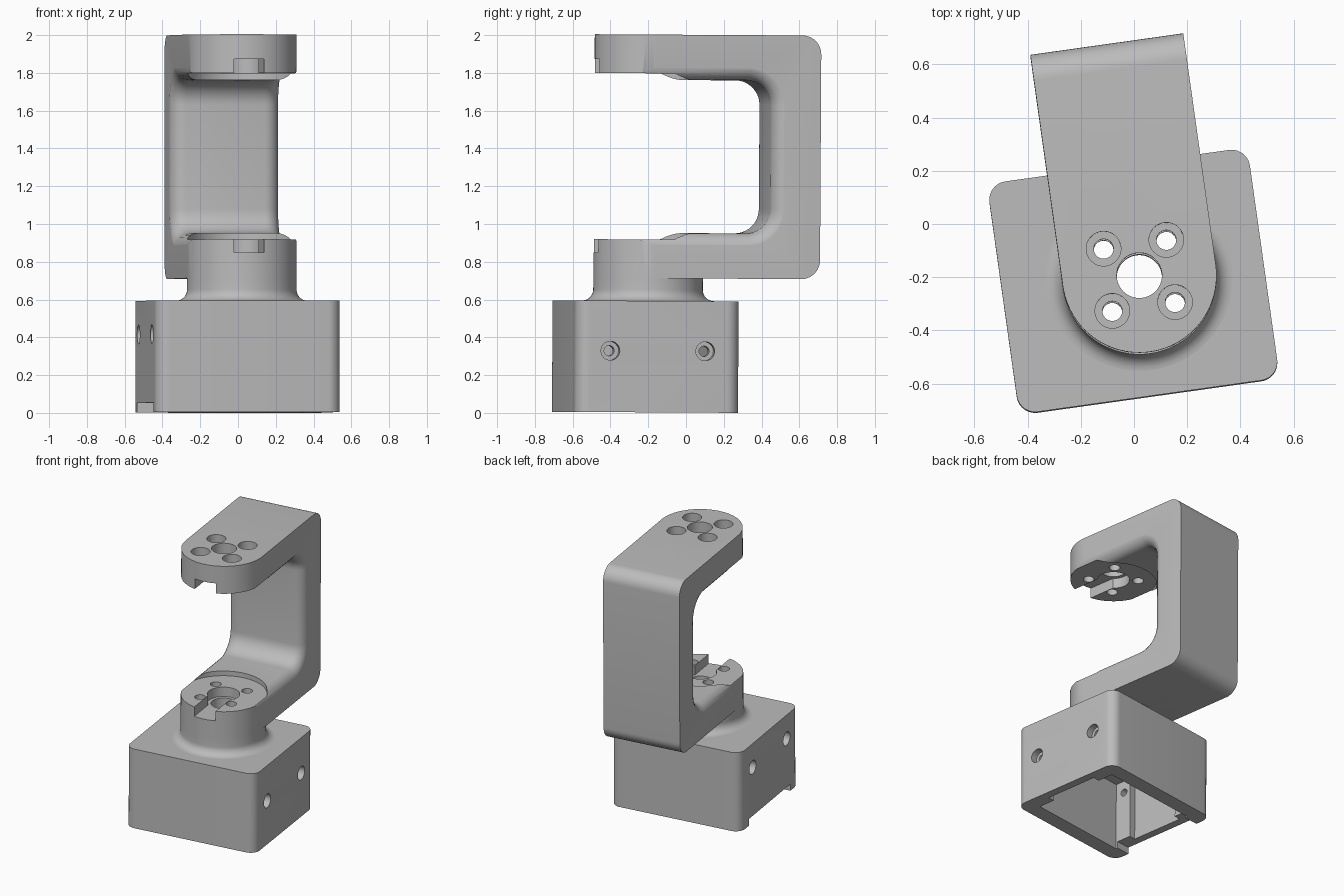
import bpy, bmesh, math
from mathutils import Matrix, Vector

if "Cube" in bpy.data.objects:
    bpy.data.objects.remove(bpy.data.objects["Cube"], do_unlink=True)

grey = bpy.data.materials.new("matte grey")
grey.use_nodes = True
grey.diffuse_color = (0.5, 0.5, 0.5, 1)
grey.node_tree.nodes["Principled BSDF"].inputs["Base Color"].default_value = (0.5, 0.5, 0.5, 1)


def make(name, bm):
    bmesh.ops.remove_doubles(bm, verts=bm.verts, dist=0.0005)
    bmesh.ops.recalc_face_normals(bm, faces=bm.faces)
    mesh = bpy.data.meshes.new(name)
    bm.to_mesh(mesh)
    bm.free()
    mesh.materials.append(grey)
    obj = bpy.data.objects.new(name, mesh)
    bpy.context.collection.objects.link(obj)
    return obj


def rounded(corners, steps=10):
    """Polygon from (a, b, radius) corners, each rounded by an arc."""
    pts = []
    for i, (a, b, r) in enumerate(corners):
        p = Vector((a, b))
        if r == 0:
            pts.append(p)
            continue
        u = (Vector(corners[i - 1][:2]) - p).normalized()
        v = (Vector(corners[(i + 1) % len(corners)][:2]) - p).normalized()
        centre = p + (u + v) * r
        for k in range(steps + 1):
            t = math.pi / 2 * k / steps
            pts.append(centre - v * r * math.cos(t) - u * r * math.sin(t))
    return [p for i, p in enumerate(pts) if (p - pts[i - 1]).length > 0.001]


def prism(pts, low, high, axis):
    """Extrude a polygon along z (points are x, y) or x (points are y, z)."""
    bm = bmesh.new()
    place = (lambda p, d: (p.x, p.y, d)) if axis == "z" else (lambda p, d: (d, p.x, p.y))
    face = bm.faces.new([bm.verts.new(place(p, low)) for p in pts])
    ext = bmesh.ops.extrude_face_region(bm, geom=[face])
    shift = Vector(place(Vector((0, 0)), high - low))
    bmesh.ops.translate(bm, vec=shift, verts=[g for g in ext["geom"] if isinstance(g, bmesh.types.BMVert)])
    return bm


def box(x0, x1, y0, y1, z0, z1, r=0):
    return make("cutter", prism(rounded([(x0, y0, r), (x1, y0, r), (x1, y1, r), (x0, y1, r)]), z0, z1, "z"))


def rod(centre, r, low, high, axis="z"):
    """Cylinder running from low to high along the axis."""
    a, b = centre
    pts = [Vector((a + r * math.cos(k * math.tau / 48), b + r * math.sin(k * math.tau / 48))) for k in range(48)]
    return make("cutter", prism(pts, low, high, axis))


def combine(obj, cutter, mode="DIFFERENCE"):
    cutter.hide_render = True
    mod = obj.modifiers.new("cut", "BOOLEAN")
    mod.operation, mod.solver, mod.object = mode, "EXACT", cutter
    with bpy.context.temp_override(object=obj, active_object=obj):
        bpy.ops.object.modifier_apply(modifier=mod.name)
    bpy.data.objects.remove(cutter, do_unlink=True)


W = 0.29                    # half width of the arm and radius of its ends
COLUMN, LOW, HIGH = 0.62, 0.95, 1.76
screws = [(x, y) for x in (-0.119, 0.119) for y in (-0.118, 0.118)]

# C-shaped arm with softened inner edges
bm = prism(rounded([(-0.35, 0.71, 0), (0.878, 0.71, 0.1), (0.878, 2, 0.1), (-0.35, 2, 0),
                    (-0.35, HIGH, 0), (COLUMN, HIGH, 0.13), (COLUMN, LOW, 0.13), (-0.35, LOW, 0)]),
           -W - 0.002, W + 0.002, "x")
inner = [e for e in bm.edges if abs(e.verts[0].co.x - e.verts[1].co.x) < 0.01
         and all(v.co.y < COLUMN + 0.01 and LOW - 0.01 < v.co.z < HIGH + 0.01 for v in e.verts)
         and not (e.verts[0].co.y < -0.34 and e.verts[1].co.y < -0.34)]
bmesh.ops.bevel(bm, geom=inner, offset=0.08, segments=6, profile=0.5, affect="EDGES")
arm = make("arm", bm)
plan = rounded([(-W, -W, W), (W, -W, W), (W, 1, 0), (-W, 1, 0)], 24)
combine(arm, make("cutter", prism(plan, 0.5, 2.2, "z")), "INTERSECT")

# Round seats, key slots, bores and screw holes in both ends
combine(arm, rod((0, 0), 0.295, 0.915, 1.795))
for z0, z1 in ((0.845, 1.0), (1.7, 1.87)):
    combine(arm, box(-0.08, 0.08, -0.4, 0, z0, z1))
    combine(arm, rod((0, 0), 0.11, z0, z1))
combine(arm, rod((0, 0), 0.085, 0.6, 2.2))
for p in screws:
    combine(arm, rod(p, 0.037, 0.6, 2.2))
    combine(arm, rod(p, 0.065, 1.9, 2.2))
    combine(arm, rod(p, 0.065, 0.6, 0.81))

# Flared pedestal between the housing and the arm
bm = bmesh.new()
profile = [(0, 0.59), (W + 0.06, 0.59)]
for k in range(1, 9):
    t = math.pi / 2 * k / 8
    profile.append((W + 0.06 * (1 - math.sin(t)), 0.65 - 0.06 * math.cos(t)))
profile += [(W, 0.71), (0, 0.71)]
verts = [bm.verts.new((r, 0, z)) for r, z in profile]
edges = [bm.edges.new(pair) for pair in zip(verts, verts[1:])]
bmesh.ops.spin(bm, geom=verts + edges, cent=(0, 0, 0), axis=(0, 0, 1), angle=math.tau, steps=96)
pedestal = make("pedestal", bm)

# Hollow base housing, open below
base = box(-0.518, 0.47, -0.446, 0.428, 0, 0.59, 0.07)
base.name = "base_housing"
combine(base, box(-0.41, 0.36, -0.335, 0.32, -0.1, 0.5))
combine(base, box(-0.46, 0.41, -0.21, 0.2, -0.1, 0.47))
combine(base, box(-0.6, -0.3, -0.32, 0.3, -0.1, 0.05))

# Recessed screw holes in the two side walls
for y in (-0.265, 0.242):
    combine(base, rod((y, 0.325), 0.027, 0.3, 0.6, "x"))
    combine(base, rod((y, 0.325), 0.05, 0.42, 0.6, "x"))
    combine(base, rod((y, 0.413), 0.027, -0.6, -0.35, "x"))
    combine(base, rod((y, 0.413), 0.05, -0.6, -0.468, "x"))

# Bore and screw access through the pedestal and the housing roof
for part in (pedestal, base):
    combine(part, rod((0, 0), 0.085, 0.4, 0.9))
    for p in screws:
        combine(part, rod(p, 0.065, 0.4, 0.9))

# Smooth the curved faces and turn the whole bracket
pose = Matrix.Translation((0.02, -0.205, 0.003)) @ Matrix.Rotation(-0.006, 4, "X") @ Matrix.Rotation(math.radians(8), 4, "Z")
for part in (arm, pedestal, base):
    part.matrix_world = pose
    bpy.ops.object.select_all(action="DESELECT")
    part.select_set(True)
    bpy.context.view_layer.objects.active = part
    bpy.ops.object.shade_smooth_by_angle(angle=math.radians(30))
